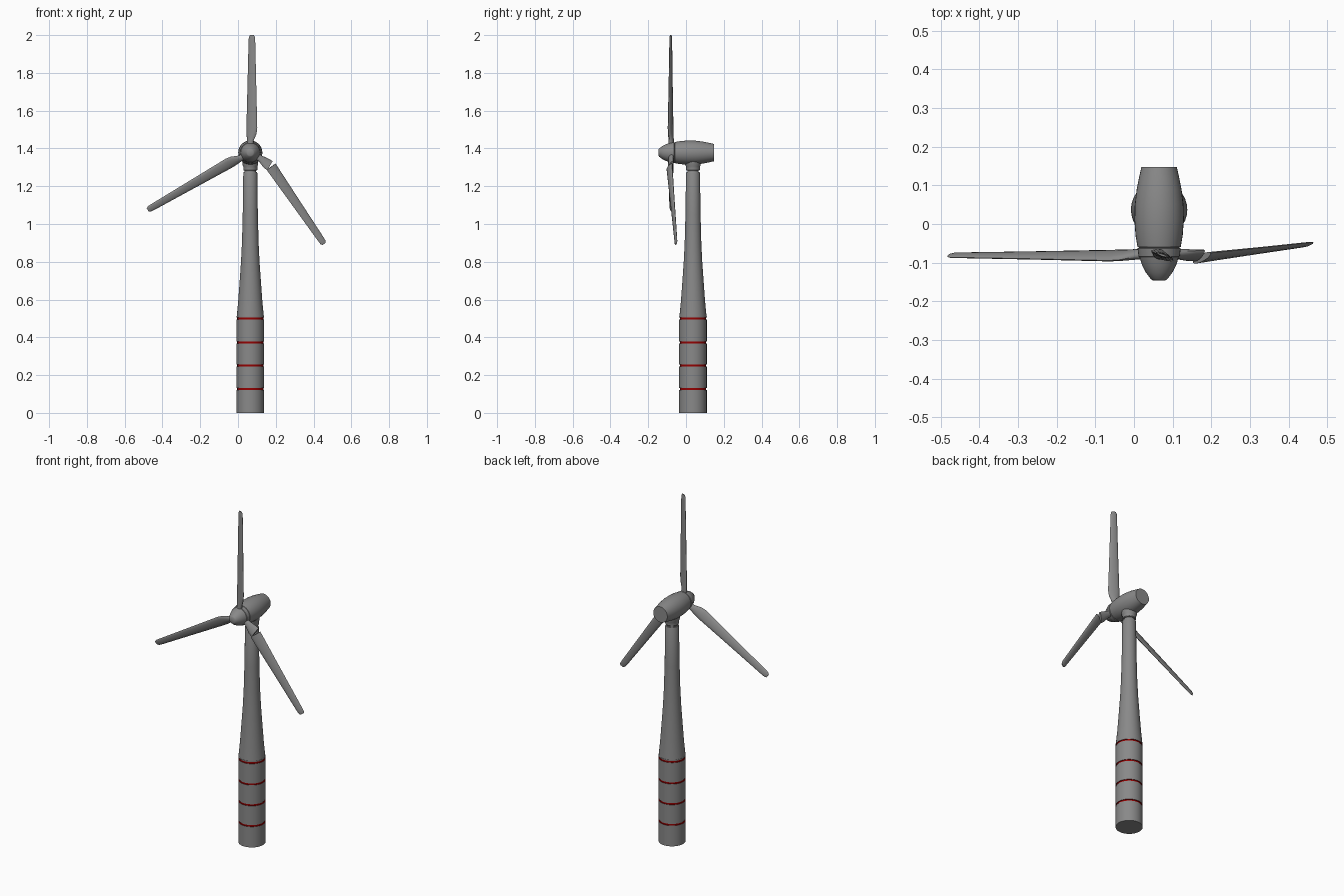
import bpy, bmesh, math
from mathutils import Matrix, Vector

if "Cube" in bpy.data.objects:
    bpy.data.objects.remove(bpy.data.objects["Cube"])


def material(name, color):
    m = bpy.data.materials.new(name)
    m.use_nodes = True
    m.diffuse_color = color
    m.node_tree.nodes["Principled BSDF"].inputs["Base Color"].default_value = color
    return m


GREY = material("grey paint", (0.25, 0.25, 0.25, 1))
RED = material("red paint", (0.3, 0.0, 0.0, 1))


def finish(name, bm, mats, angle=35):
    bmesh.ops.recalc_face_normals(bm, faces=bm.faces)
    mesh = bpy.data.meshes.new(name)
    bm.to_mesh(mesh)
    bm.free()
    for m in mats:
        mesh.materials.append(m)
    obj = bpy.data.objects.new(name, mesh)
    bpy.context.collection.objects.link(obj)
    bpy.ops.object.select_all(action="DESELECT")
    obj.select_set(True)
    bpy.context.view_layer.objects.active = obj
    bpy.ops.object.shade_smooth_by_angle(angle=math.radians(angle))
    return obj


def loft(bm, rings):
    """Skin a list of closed point rings and cap both ends."""
    loops = [[bm.verts.new(p) for p in ring] for ring in rings]
    n = len(loops[0])
    for a, b in zip(loops, loops[1:]):
        for i in range(n):
            j = (i + 1) % n
            bm.faces.new((a[i], a[j], b[j], b[i]))
    bm.faces.new(loops[0])
    bm.faces.new(loops[-1])


def lathe(name, profile, matrix, mats, sides=32):
    """Revolve (radius, height) pairs around the local z axis."""
    bm = bmesh.new()
    turn = [2 * math.pi * i / sides for i in range(sides)]
    loft(bm, [[matrix @ Vector((r * math.cos(t), r * math.sin(t), h)) for t in turn]
              for r, h in profile])
    return finish(name, bm, mats)


AXIS = Matrix.Translation((0.065, 0.037, 0))
HUB = Vector((0.065, -0.078, 1.378))

# Cylindrical base with recessed red rings
BASE_R, GROOVE_R, HALF = 0.073, 0.069, 0.005
RINGS = [0.127, 0.25, 0.373, 0.499]
profile = [(BASE_R, 0)]
for z in RINGS:
    profile += [(BASE_R, z - HALF), (GROOVE_R, z - HALF), (GROOVE_R, z + HALF), (BASE_R, z + HALF)]
profile.append((BASE_R, 0.51))
base = lathe("tower_base", profile, AXIS, [GREY, RED])
for face in base.data.polygons:
    if any(abs(face.center.z - z) < HALF + 0.001 for z in RINGS):
        face.material_index = 1

# Flared tower shaft
lathe("tower_shaft", [(0.072, 0.508), (0.064, 0.59), (0.056, 0.7), (0.049, 0.8), (0.044, 0.9),
                      (0.040, 1.05), (0.037, 1.27), (0.035, 1.275)], AXIS, [GREY])

# Yaw bearing under the nacelle
lathe("yaw_neck", [(0.030, 1.27), (0.030, 1.29)], AXIS, [GREY])
lathe("yaw_collar", [(0.034, 1.283), (0.037, 1.287), (0.037, 1.305), (0.041, 1.312),
                     (0.041, 1.34)], AXIS, [GREY])

# Nacelle and nose cone, revolved around the y axis
ALONG_Y = Matrix.Translation((HUB.x, 0, HUB.z)) @ Matrix.Rotation(math.radians(-90), 4, "X")
lathe("nacelle", [(0.050, -0.061), (0.056, -0.059), (0.061, -0.03), (0.064, 0.01), (0.063, 0.05),
                  (0.058, 0.09), (0.052, 0.12), (0.046, 0.147)], ALONG_Y, [GREY])
lathe("rotor_hub", [(0.050, -0.086), (0.053, -0.084), (0.056, -0.063), (0.050, -0.060)],
      ALONG_Y, [GREY])
lathe("nose_cone", [(0.016, -0.146), (0.022, -0.142), (0.034, -0.126), (0.044, -0.107),
                    (0.051, -0.085)], ALONG_Y, [GREY])

# Blade stations: span, chord, chord offset, thickness, twist in degrees
STATIONS = [(0.02, 0.034, 0.0, 0.030, 20), (0.06, 0.036, 0.0, 0.026, 22),
            (0.10, 0.058, 0.007, 0.020, 24), (0.13, 0.063, 0.009, 0.018, 24),
            (0.35, 0.050, 0.009, 0.014, 21), (0.59, 0.037, 0.009, 0.010, 18),
            (0.612, 0.034, 0.009, 0.009, 18), (0.622, 0.022, 0.009, 0.005, 18)]
CUT = 0.125


def station_at(s):
    for a, b in zip(STATIONS, STATIONS[1:]):
        if a[0] <= s <= b[0]:
            k = (s - a[0]) / (b[0] - a[0])
            return tuple(u + (v - u) * k for u, v in zip(a, b))


def blade(name, stations, matrix, sides=12):
    bm = bmesh.new()
    rings = []
    for span, chord, offset, thick, twist in stations:
        spin = Matrix.Rotation(math.radians(-twist), 4, "Z")
        ring = []
        for i in range(sides):
            t = 2 * math.pi * i / sides
            p = Vector((offset + chord / 2 * math.cos(t), thick / 2 * math.sin(t), 0))
            ring.append(matrix @ (spin @ p + Vector((0, 0, span))))
        rings.append(ring)
    loft(bm, rings)
    return finish(name, bm, [GREY], 40)


def around_hub(degrees):
    return Matrix.Translation(HUB) @ Matrix.Rotation(math.radians(degrees), 4, "Y")


# Two whole blades
blade("upper_blade", STATIONS, around_hub(0))
blade("right_blade", STATIONS, around_hub(240))

# Snapped blade: a stub on the hub and a drooping outer piece
cut = station_at(CUT)
blade("broken_blade_stub", [s for s in STATIONS if s[0] < CUT] + [cut], around_hub(120))
droop = (Matrix.Translation((0.182, -0.084, 1.308))
         @ Matrix.Rotation(math.radians(145.5), 4, "Y")
         @ Matrix.Rotation(math.radians(-4), 4, "X")
         @ Matrix.Translation((0, 0, -CUT)))
blade("broken_blade_tip", [cut] + [s for s in STATIONS if s[0] > CUT], droop)
